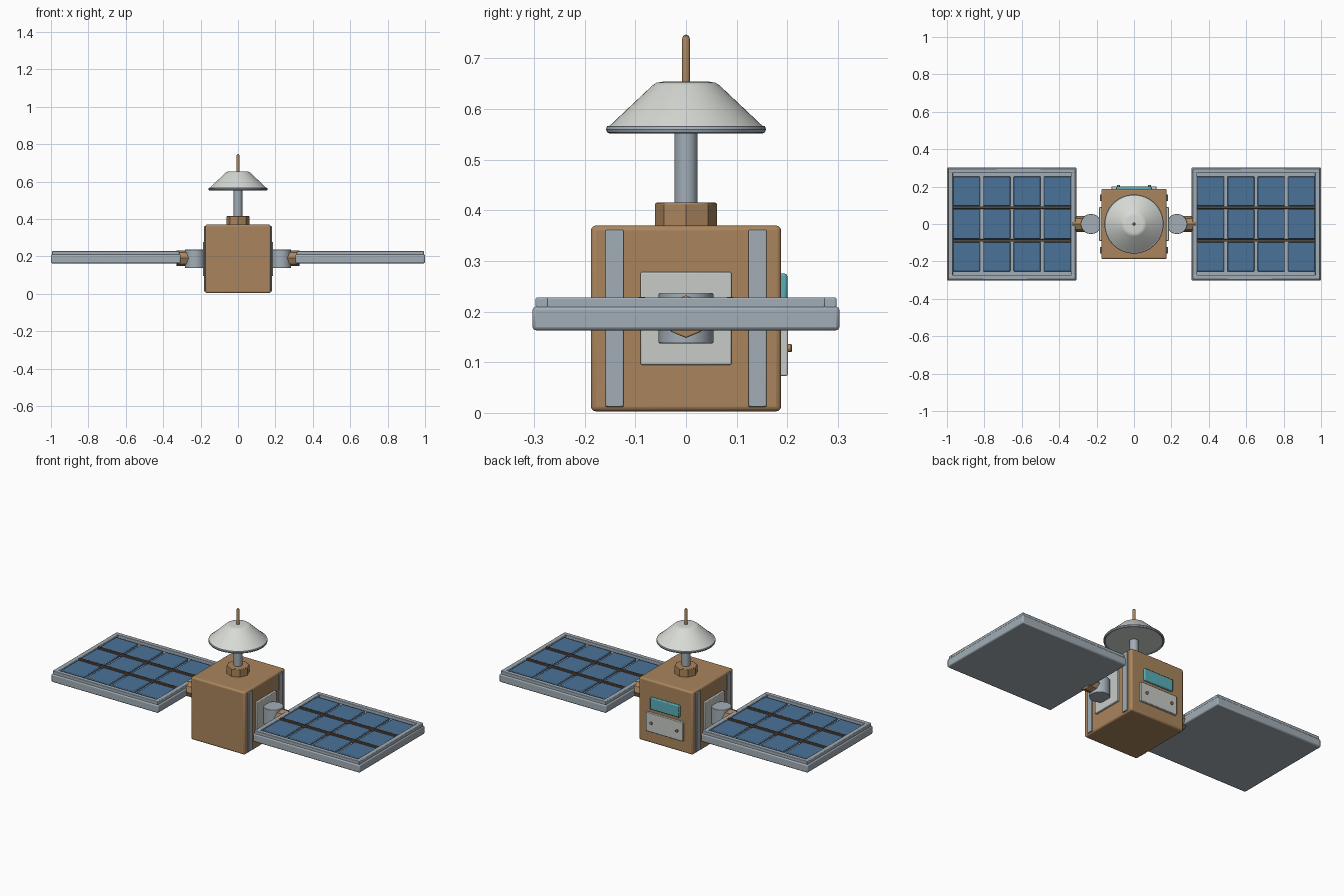
import bpy, bmesh, math
from mathutils import Matrix

if "Cube" in bpy.data.objects:
    bpy.data.objects.remove(bpy.data.objects["Cube"])


def material(name, rgb):
    m = bpy.data.materials.new(name)
    m.diffuse_color = (*rgb, 1)
    m.use_nodes = True
    m.node_tree.nodes["Principled BSDF"].inputs["Base Color"].default_value = m.diffuse_color
    return m


GOLD = material("gold_foil", (0.40, 0.235, 0.11))
STEEL = material("steel", (0.36, 0.42, 0.47))
WHITE = material("white", (0.68, 0.70, 0.66))
PLATE = material("plate_grey", (0.58, 0.60, 0.57))
BLUE = material("cell_blue", (0.07, 0.17, 0.32))
CYAN = material("cyan_glass", (0.10, 0.42, 0.48))
BROWN = material("dark_bronze", (0.10, 0.065, 0.04))


def finish(bm, name, mat, bevel=0, segs=2, smooth=True):
    bmesh.ops.recalc_face_normals(bm, faces=bm.faces)
    me = bpy.data.meshes.new(name)
    bm.to_mesh(me)
    bm.free()
    ob = bpy.data.objects.new(name, me)
    bpy.context.collection.objects.link(ob)
    me.materials.append(mat)
    if bevel:
        b = ob.modifiers.new("bevel", "BEVEL")
        b.width, b.segments = bevel, segs
        b.limit_method, b.angle_limit = "ANGLE", math.radians(50)
    if smooth:
        bpy.ops.object.select_all(action="DESELECT")
        ob.select_set(True)
        bpy.context.view_layer.objects.active = ob
        bpy.ops.object.shade_smooth_by_angle(angle=math.radians(35))
    return ob


def box(name, x, y, z, mat, bevel=0.003, segs=2):
    """Box from (min, max) ranges on each axis."""
    bm = bmesh.new()
    c = [(r[0] + r[1]) / 2 for r in (x, y, z)]
    s = [abs(r[1] - r[0]) for r in (x, y, z)]
    bmesh.ops.create_cube(bm, size=1, matrix=Matrix.Translation(c) @ Matrix.Diagonal((*s, 1)))
    return finish(bm, name, mat, bevel, segs)


def cyl(name, center, r, length, mat, axis="Z", sides=32, bevel=0.0):
    bm = bmesh.new()
    rot = {"Z": Matrix(), "X": Matrix.Rotation(math.pi / 2, 4, "Y"),
           "Y": Matrix.Rotation(math.pi / 2, 4, "X")}[axis]
    bmesh.ops.create_cone(bm, cap_ends=True, segments=sides, radius1=r, radius2=r,
                          depth=length, matrix=Matrix.Translation(center) @ rot)
    return finish(bm, name, mat, bevel)


def lathe(name, profile, mat, sides=48):
    """Revolve (radius, z) points about the z axis."""
    bm = bmesh.new()
    vs = [bm.verts.new((r, 0, z)) for r, z in profile]
    es = [bm.edges.new(p) for p in zip(vs, vs[1:])]
    bmesh.ops.spin(bm, geom=vs + es, cent=(0, 0, 0), axis=(0, 0, 1),
                   angle=2 * math.pi, steps=sides)
    bmesh.ops.remove_doubles(bm, verts=bm.verts, dist=1e-5)
    return finish(bm, name, mat)


# main body
box("body", (-0.175, 0.175), (-0.188, 0.188), (0.003, 0.37), GOLD, 0.01, 3)

# antenna collar, mast, dish, rim and feed rod
cyl("mast_collar", (0, 0, 0.39), 0.061, 0.05, GOLD, sides=8, bevel=0.003)
cyl("mast", (0, 0, 0.485), 0.023, 0.15, STEEL, sides=24)
lathe("dish", [(0, 0.556), (0.15, 0.556), (0.154, 0.564), (0.066, 0.647),
               (0.058, 0.652), (0.046, 0.654), (0, 0.655)], WHITE)
lathe("dish_rim", [(0.148, 0.555), (0.152, 0.552), (0.156, 0.554), (0.158, 0.560),
                   (0.156, 0.566), (0.150, 0.567), (0.148, 0.555)], STEEL)
lathe("feed_rod", [(0, 0.64), (0.008, 0.64), (0.008, 0.738), (0.006, 0.744),
                   (0, 0.747)], GOLD, 16)

# rear hatch with screws, and sensor window
box("rear_hatch", (-0.12, 0.12), (0.18, 0.201), (0.073, 0.184), PLATE)
box("rear_window", (-0.095, 0.095), (0.18, 0.2), (0.205, 0.275), CYAN, 0.005)
for s in (-1, 1):
    cyl("hatch_screw", (s * 0.083, 0.2, 0.128), 0.008, 0.018, GOLD, "Y", 12, 0.002)

# each side: mounting plate, strips, hinge and solar wing
for s, side in ((-1, "left"), (1, "right")):
    def sx(a, b):
        return tuple(sorted((s * a, s * b)))

    box(side + "_mount_plate", sx(0.165, 0.187), (-0.09, 0.09), (0.095, 0.278), PLATE)
    for t in (-1, 1):
        box(side + "_body_strip", sx(0.165, 0.181), (t * 0.141 - 0.018, t * 0.141 + 0.018),
            (0.012, 0.361), STEEL, 0.002)
    cyl(side + "_hinge_drum", (s * 0.23, 0, 0.187), 0.054, 0.099, STEEL, sides=20, bevel=0.002)
    cyl(side + "_hinge_bolt", (s * 0.287, 0, 0.19), 0.042, 0.085, GOLD, "X", 8, 0.003)

    # wing slab and raised frame
    box(side + "_wing_slab", sx(0.307, 1.0), (-0.303, 0.303), (0.163, 0.21), STEEL, 0.007)
    for t in (-1, 1):
        box(side + "_frame_long", sx(0.313, 0.994), sorted((t * 0.272, t * 0.297)),
            (0.205, 0.228), STEEL)
    for a in (0.313, 0.969):
        box(side + "_frame_short", sx(a, a + 0.025), (-0.275, 0.275), (0.205, 0.228), STEEL)

    # solar cells and divider bars
    for i in range(4):
        for j in (-1, 0, 1):
            x0, y0 = 0.337 + i * 0.1623, j * 0.175
            box(side + "_solar_cell", sx(x0, x0 + 0.144), (y0 - 0.079, y0 + 0.079),
                (0.205, 0.222), BLUE, 0.004)
    for t in (-1, 1):
        box(side + "_divider_bar", sx(0.338, 0.969), (t * 0.0875 - 0.007, t * 0.0875 + 0.007),
            (0.205, 0.229), BROWN, 0.002)
